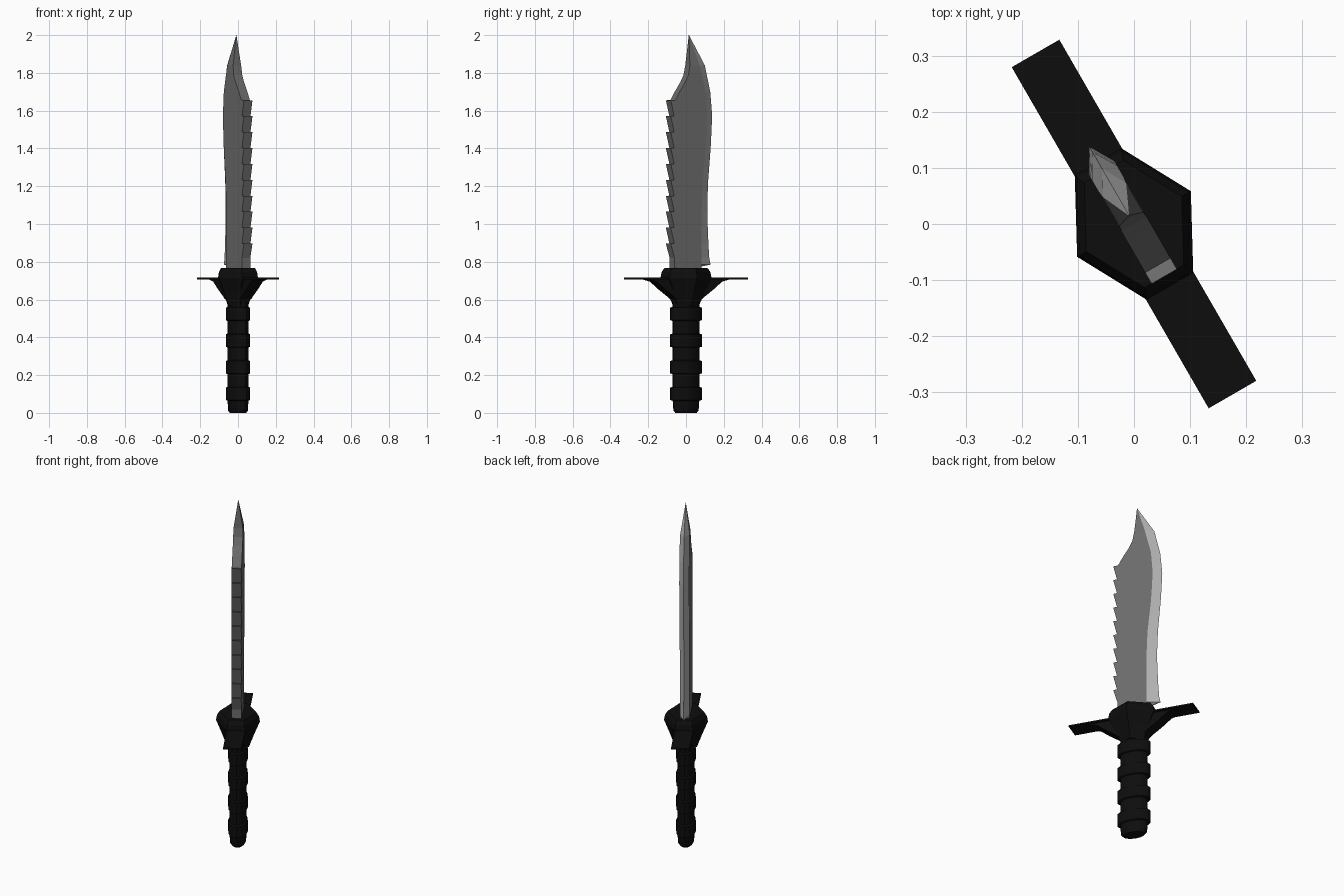
import bpy, bmesh, math
from mathutils import Matrix

if "Cube" in bpy.data.objects:
    bpy.data.objects.remove(bpy.data.objects["Cube"])

# The knife is drawn with its edge along +X, then turned about Z
TURN = Matrix.Rotation(math.radians(120), 4, 'Z')


def material(name, value):
    m = bpy.data.materials.new(name)
    m.use_nodes = True
    col = (value, value, value, 1)
    m.diffuse_color = col
    m.node_tree.nodes["Principled BSDF"].inputs["Base Color"].default_value = col
    return m


black = material("matte black", 0.004)
steel = material("dark steel", 0.15)
ground = material("bright ground edge", 0.45)


def finish(name, bm, mats):
    bmesh.ops.recalc_face_normals(bm, faces=bm.faces)
    bm.transform(TURN)
    me = bpy.data.meshes.new(name)
    bm.to_mesh(me)
    bm.free()
    for m in mats:
        me.materials.append(m)
    ob = bpy.data.objects.new(name, me)
    bpy.context.collection.objects.link(ob)
    return ob


def loft(name, rings, mats, rule=None):
    """Skin a stack of closed rings and cap both ends."""
    bm = bmesh.new()
    rows = [[bm.verts.new(p) for p in ring] for ring in rings]
    n = len(rows[0])
    for low, high in zip(rows, rows[1:]):
        for i in range(n):
            j = (i + 1) % n
            f = bm.faces.new((low[i], low[j], high[j], high[i]))
            f.material_index = rule(i) if rule else 0
    bm.faces.new(rows[0])
    bm.faces.new(rows[-1])
    return finish(name, bm, mats)


def lerp(table, z):
    for (z0, a), (z1, b) in zip(table, table[1:]):
        if z <= z1:
            return a + (b - a) * max(0, (z - z0) / (z1 - z0))
    return table[-1][1]


# Blade outlines as (height, offset) pairs
edge = [(0.75, 0.085), (0.775, 0.09), (0.785, 0.15), (0.83, 0.14), (1.05, 0.13),
        (1.2, 0.133), (1.43, 0.153), (1.58, 0.16), (1.7, 0.148), (1.84, 0.115), (2.0, 0.018)]
bevel = [(0.75, 0.08), (1.05, 0.08), (1.2, 0.084), (1.43, 0.108), (1.58, 0.115),
         (1.7, 0.105), (1.84, 0.07), (2.0, 0.0175)]
clip = [(1.655, -0.085), (1.75, -0.02), (1.79, 0.0), (1.83, 0.009), (1.9, 0.013), (2.0, 0.017)]
half = [(0.75, 0.026), (1.83, 0.026), (2.0, 0.0005)]

# Spine rows: (row height, spine height, spine offset), with hooked saw teeth
ROOT, TIP, TEETH, STEP = -0.085, -0.108, 10, 0.0843
rows = [(z, z, ROOT) for z in (0.75, 0.775, 0.785, 0.82)]
for k in reversed(range(TEETH)):
    z = 1.655 - k * STEP
    rows += [(z, z, TIP), (z + 0.004, z - 0.007, ROOT)]
rows += [(z, z, lerp(clip, z)) for z in (1.7, 1.75, 1.79, 1.84, 1.92, 2.0)]


def section(row):
    z, sz, s = row
    h, b, e = lerp(half, z), lerp(bevel, z), lerp(edge, z)
    return [(s, -h, sz), (b, -h, z), (e, 0, z), (b, h, z), (s, h, sz)]


loft("blade", [section(r) for r in rows], [steel, ground],
     lambda i: 1 if i in (1, 2) else 0)

# Grip: oval tube with four raised bands
SIDES = 16


def oval(a, b, z):
    turn = [2 * math.pi * i / SIDES for i in range(SIDES)]
    return [(a * math.cos(t), b * math.sin(t), z) for t in turn]


profile = [(0.062, 0.036, 0), (0.073, 0.043, 0.012)]
for k in range(4):
    z = 0.068 + k * 0.141
    profile += [(0.077, 0.046, z - 0.004), (0.092, 0.052, z),
                (0.092, 0.052, z + 0.066), (0.077, 0.046, z + 0.07)]
profile.append((0.077, 0.046, 0.64))
grip = loft("grip", [oval(*p) for p in profile], [black])
bpy.context.view_layer.objects.active = grip
grip.select_set(True)
bpy.ops.object.shade_smooth_by_angle(angle=math.radians(30))

# Six-sided collar between grip and blade
HEX = [(0, -0.117), (0.128, -0.048), (0.128, 0.048),
       (0, 0.117), (-0.128, 0.048), (-0.128, -0.048)]
levels = [(0.565, 0.5), (0.64, 0.74), (0.715, 1.0), (0.745, 0.96), (0.768, 0.84)]
loft("collar", [[(x * s, y * s, z) for x, y in HEX] for z, s in levels], [black])

# Flat crossguard bar
BAR = [(-0.351, -0.049), (0.351, -0.049), (0.351, 0.049), (-0.351, 0.049)]
loft("guard_bar", [[(x, y, z) for x, y in BAR] for z in (0.707, 0.716)], [black])

# Curved brackets under both arms of the guard
BRACKET = [(0.0, 0.71), (0.26, 0.71), (0.2, 0.695), (0.15, 0.655),
           (0.1, 0.62), (0.075, 0.6), (0.0, 0.6)]
for name, side in (("edge_bracket", 1), ("spine_bracket", -1)):
    loft(name, [[(side * x, y, z) for x, z in BRACKET] for y in (-0.036, 0.036)], [black])
